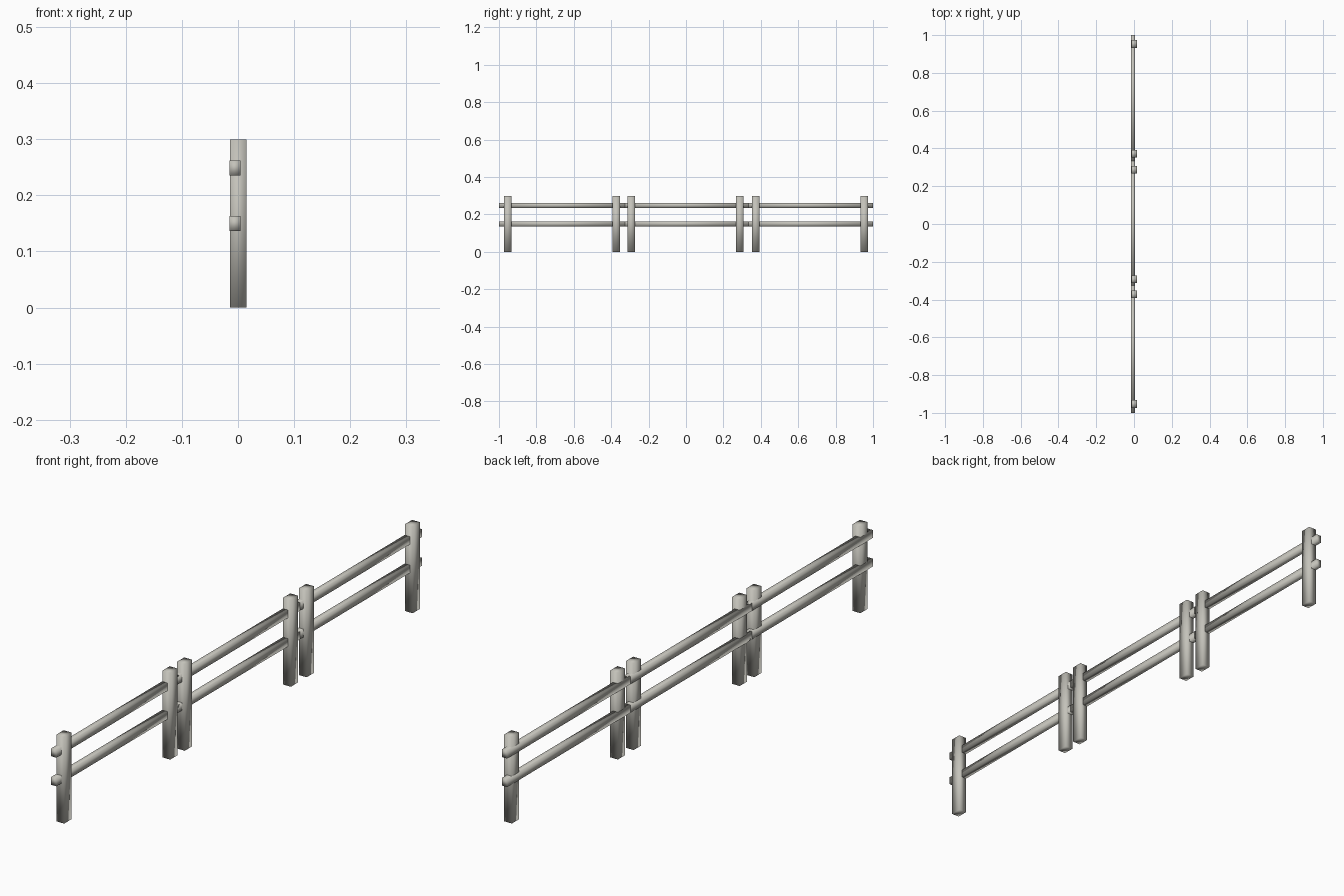
import bpy

if "Cube" in bpy.data.objects:
    bpy.data.objects.remove(bpy.data.objects["Cube"])

wood = bpy.data.materials.new("weathered grey wood")
wood.diffuse_color = (0.55, 0.54, 0.49, 1)
wood.use_nodes = True
wood.node_tree.nodes["Principled BSDF"].inputs["Base Color"].default_value = wood.diffuse_color


def box(name, x, y, z):
    """Softly shaded box from (min, max) pairs."""
    bpy.ops.mesh.primitive_cube_add(size=1)
    ob = bpy.context.object
    ob.name = name
    for v in ob.data.vertices:
        v.co = [r[1] if c > 0 else r[0] for c, r in zip(v.co, (x, y, z))]
    for p in ob.data.polygons:
        p.use_smooth = True
    ob.data.materials.append(wood)
    return ob


# Three fence sections, each with two posts and two rails
HALF_RAIL = 0.337
POST_OFFSET = 0.29
for s, cy in enumerate((-0.663, -0.003, 0.663), 1):
    # Posts
    for side, sign in (("front", -1), ("back", 1)):
        py = cy + sign * POST_OFFSET
        box(f"section_{s}_{side}_post", (-0.0145, 0.0155),
            (py - 0.02, py + 0.02), (0, 0.3))
    # Rails, slightly proud of the posts on the left side
    for level, z in (("lower", 0.15), ("upper", 0.249)):
        box(f"section_{s}_{level}_rail", (-0.0155, 0.0045),
            (cy - HALF_RAIL, cy + HALF_RAIL), (z - 0.0135, z + 0.0135))
